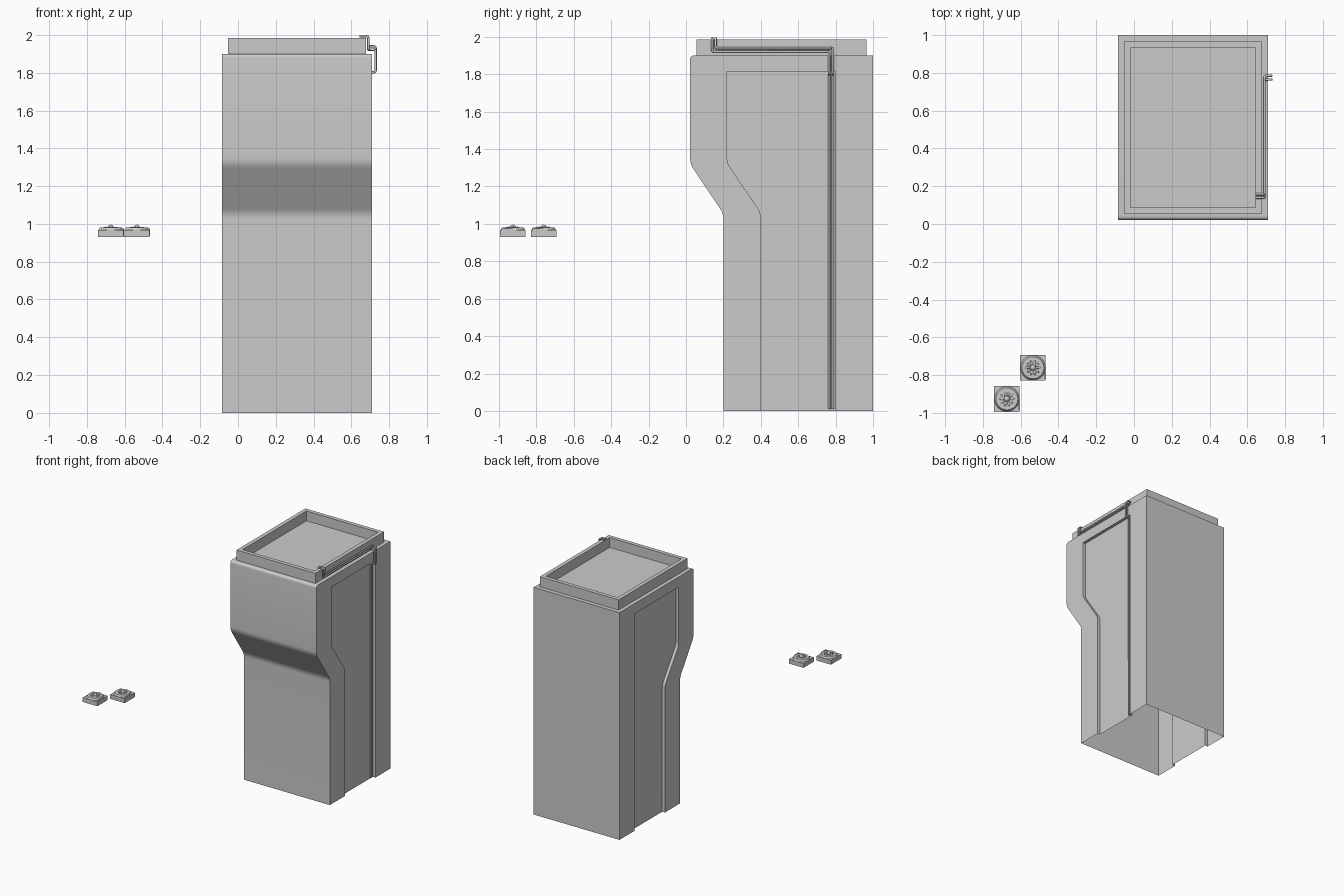
import bpy, bmesh, math
from mathutils import Vector, Matrix

if "Cube" in bpy.data.objects:
    bpy.data.objects.remove(bpy.data.objects["Cube"])


def fillet(pts, r, n=5):
    """Round the corners of a path; r is one radius or one per point."""
    pts = [Vector(p) for p in pts]
    rs = r if isinstance(r, (list, tuple)) else [r] * len(pts)
    out = [pts[0]]
    for a, b, c, q in zip(pts, pts[1:], pts[2:], rs[1:]):
        if q == 0:
            out.append(b)
            continue
        s, e = b + (a - b).normalized() * q, b + (c - b).normalized() * q
        for i in range(n + 1):
            t = i / n
            out.append(s * (1 - t) ** 2 + b * 2 * t * (1 - t) + e * t * t)
    return out + [pts[-1]]


def finish(bm, name, smooth=True):
    bmesh.ops.recalc_face_normals(bm, faces=bm.faces)
    me = bpy.data.meshes.new(name)
    bm.to_mesh(me)
    bm.free()
    ob = bpy.data.objects.new(name, me)
    bpy.context.collection.objects.link(ob)
    if smooth:
        bpy.ops.object.select_all(action='DESELECT')
        ob.select_set(True)
        bpy.context.view_layer.objects.active = ob
        bpy.ops.object.shade_smooth_by_angle(angle=math.radians(30))
    return ob


# Cabinet: open-bottomed shell with a recessed panel on both sides
X0, X1, RECESS = -0.085, 0.71, 0.025
outer = fillet([(0.2, 0), (0.2, 1.055), (0.022, 1.32), (0.022, 1.9), (1, 1.9), (1, 0)],
               [0, 0.03, 0.03, 0.022, 0, 0])
panel = fillet([(0.4, 0), (0.4, 1.06), (0.22, 1.325), (0.22, 1.815), (0.8, 1.815), (0.8, 0)],
               [0, 0.03, 0.03, 0, 0, 0])
bm = bmesh.new()


def row(pts, x):
    return [bm.verts.new((x, p[0], p[1])) for p in pts]


def bridge(a, b):
    for i in range(len(a) - 1):
        bm.faces.new((a[i], a[i + 1], b[i + 1], b[i]))


rows = []
for x, d in ((X0, RECESS), (X1, -RECESS)):
    o, edge, deep = row(outer, x), row(panel, x), row(panel, x + d)
    bm.faces.new(o + edge[::-1])
    bridge(edge, deep)
    bm.faces.new(deep)
    rows.append(o)
bridge(*rows)
finish(bm, "cabinet")

# Rim around the top tray
bm = bmesh.new()
loops = []
for inset, z in ((0, 1.9), (0, 1.985), (0.033, 1.985), (0.033, 1.903)):
    a, b, c, d = -0.052 + inset, 0.677 - inset, 0.055 + inset, 0.965 - inset
    loops.append([bm.verts.new(p) for p in ((a, c, z), (b, c, z), (b, d, z), (a, d, z))])
for l, m in zip(loops, loops[1:]):
    for i in range(4):
        j = (i + 1) % 4
        bm.faces.new((l[i], l[j], m[j], m[i]))
bm.faces.new(loops[-1])
finish(bm, "top_tray", False)

# Two parallel pipes: over the rim, along the side, down inside the recess
for name, y0, z, y1 in (("pipe_front", 0.14, 1.922, 0.765), ("pipe_back", 0.158, 1.94, 0.785)):
    path = fillet([(0.642, y0, 1.993), (0.69, y0, 1.993), (0.69, y0, z), (0.69, y1, z),
                   (0.728, y1, z), (0.728, y1, 1.802), (0.693, y1, 1.802), (0.693, y1, 0.01)],
                  0.012, 4)
    cu = bpy.data.curves.new(name, 'CURVE')
    cu.dimensions = '3D'
    cu.bevel_depth, cu.bevel_resolution, cu.use_fill_caps = 0.0065, 2, True
    sp = cu.splines.new('POLY')
    sp.points.add(len(path) - 1)
    for p, v in zip(sp.points, path):
        p.co = (*v, 1)
    bpy.context.collection.objects.link(bpy.data.objects.new(name, cu))


# Two small square units with a round dish, petals and a centre knob
def cyl(bm, c, r1, r2, z0, z1, n=32):
    bmesh.ops.create_cone(bm, cap_ends=True, segments=n, radius1=r1, radius2=r2, depth=z1 - z0,
                          matrix=Matrix.Translation((c[0], c[1], (z0 + z1) / 2)))


for side, c in (("right", (-0.535, -0.761)), ("left", (-0.673, -0.926))):
    bm = bmesh.new()
    bmesh.ops.create_cube(bm, size=1, matrix=Matrix.Translation((*c, 0.949))
                          @ Matrix.Diagonal((0.135, 0.137, 0.036, 1)))
    # corner tab
    bmesh.ops.create_cube(bm, size=1, matrix=Matrix.Translation((c[0] + 0.066, c[1] - 0.03, 0.955))
                          @ Matrix.Diagonal((0.008, 0.06, 0.04, 1)))
    finish(bm, side + "_base", False)

    bm = bmesh.new()
    cyl(bm, c, 0.066, 0.058, 0.967, 0.980)
    finish(bm, side + "_dish")

    bm = bmesh.new()
    for i in range(10):
        m = (Matrix.Translation((*c, 0.981)) @ Matrix.Rotation(i * math.tau / 10, 4, 'Z')
             @ Matrix.Translation((0.027, 0, 0)) @ Matrix.Diagonal((0.013, 0.006, 0.004, 1)))
        bmesh.ops.create_uvsphere(bm, u_segments=12, v_segments=6, radius=1, matrix=m)
    finish(bm, side + "_petals")

    bm = bmesh.new()
    bmesh.ops.create_uvsphere(bm, u_segments=16, v_segments=8, radius=1,
                              matrix=Matrix.Translation((*c, 0.981)) @ Matrix.Diagonal((0.015, 0.015, 0.015, 1)))
    finish(bm, side + "_knob")
